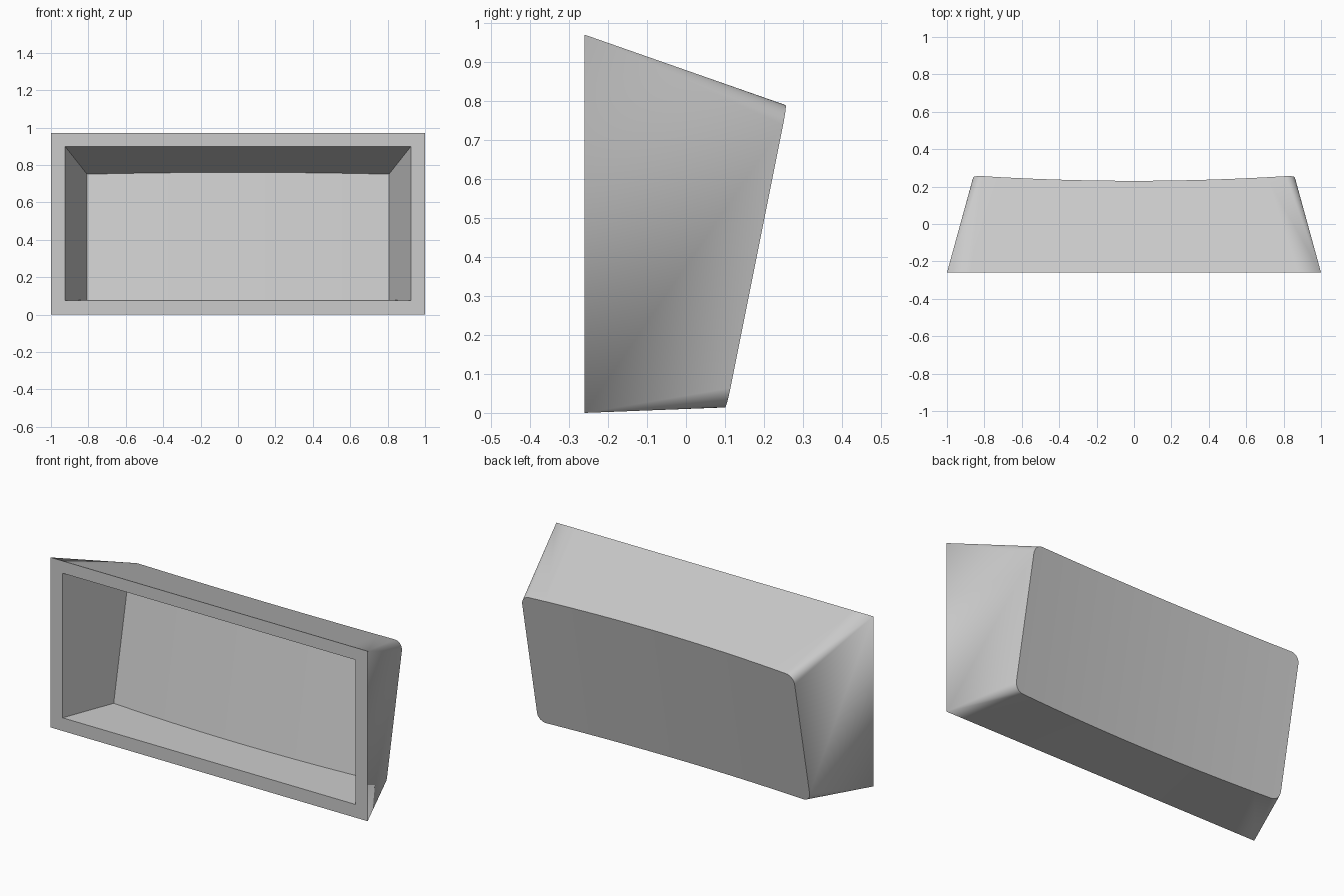
import bpy
import bmesh
import math

cube = bpy.data.objects.get("Cube")
if cube:
    bpy.data.objects.remove(cube, do_unlink=True)

FRONT_Y = -0.26
SAG = 0.03          # inward bow of the back wall
TILT = 0.2          # backward lean of the back wall
TOP_SLOPE = 0.35    # fall of the top wall towards the back
ARC_STEPS, BACK_STEPS = 8, 16


def columns(half, radius):
    """Left-to-right columns of the back wall: (x, corner inset)."""
    straight = half - radius
    arc = [math.radians(90 * i / ARC_STEPS) for i in range(1, ARC_STEPS + 1)]
    right = [(straight + radius * math.sin(a), radius * (1 - math.cos(a))) for a in arc]
    left = [(-x, d) for x, d in reversed(right)]
    middle = [(straight * (2 * i / BACK_STEPS - 1), 0) for i in range(BACK_STEPS + 1)]
    return left + middle + right


def add_skin(bm, front_half, z_low, z_high, back_half, back_y, back_low, radius):
    """Make the front and back outlines of one skin and return them as vertex loops."""
    def wall_y(x, z):
        return back_y + TILT * (z - back_low) - SAG * (1 - (x / back_half) ** 2)

    front_top, front_low, back_top, back_bottom = [], [], [], []
    for x, inset in columns(back_half, radius):
        fx = front_half * max(-1, min(1, x / (back_half - radius)))
        front_top.append(bm.verts.new((fx, FRONT_Y, z_high)))
        front_low.append(bm.verts.new((fx, FRONT_Y, z_low)))
        # meeting line of the sloped top and the leaning back
        y = wall_y(x, z_high + TOP_SLOPE * FRONT_Y) / (1 + TILT * TOP_SLOPE)
        z = z_high - TOP_SLOPE * (y - FRONT_Y) - inset
        back_top.append(bm.verts.new((x, wall_y(x, z), z)))
        z = back_low + inset
        back_bottom.append(bm.verts.new((x, wall_y(x, z), z)))

    # back wall
    for i in range(len(back_top) - 1):
        bm.faces.new((back_top[i], back_top[i + 1], back_bottom[i + 1], back_bottom[i]))
    return front_top + front_low[::-1], back_top + back_bottom[::-1]


def bridge(bm, a, b):
    for i in range(len(a)):
        j = (i + 1) % len(a)
        bm.faces.new((a[i], a[j], b[j], b[i]))


bm = bmesh.new()
outer_front, outer_back = add_skin(bm, 1.0, 0.0, 0.97, 0.86, 0.104, 0.014, 0.05)
inner_front, inner_back = add_skin(bm, 0.925, 0.075, 0.90, 0.807, 0.032, 0.078, 0.0)
# outer walls, front rim, inner walls
bridge(bm, outer_back, outer_front)
bridge(bm, outer_front, inner_front)
bridge(bm, inner_front, inner_back)
bmesh.ops.remove_doubles(bm, verts=bm.verts, dist=0.0001)
bmesh.ops.recalc_face_normals(bm, faces=bm.faces)

mesh = bpy.data.meshes.new("open_housing")
bm.to_mesh(mesh)
bm.free()
housing = bpy.data.objects.new("open_housing", mesh)
bpy.context.collection.objects.link(housing)

# plain grey material
grey = bpy.data.materials.new("light_grey")
grey.use_nodes = True
colour = (0.6, 0.6, 0.6, 1)
grey.diffuse_color = colour
grey.node_tree.nodes["Principled BSDF"].inputs["Base Color"].default_value = colour
mesh.materials.append(grey)

bpy.context.view_layer.objects.active = housing
housing.select_set(True)
bpy.ops.object.shade_smooth_by_angle(angle=math.radians(30))
